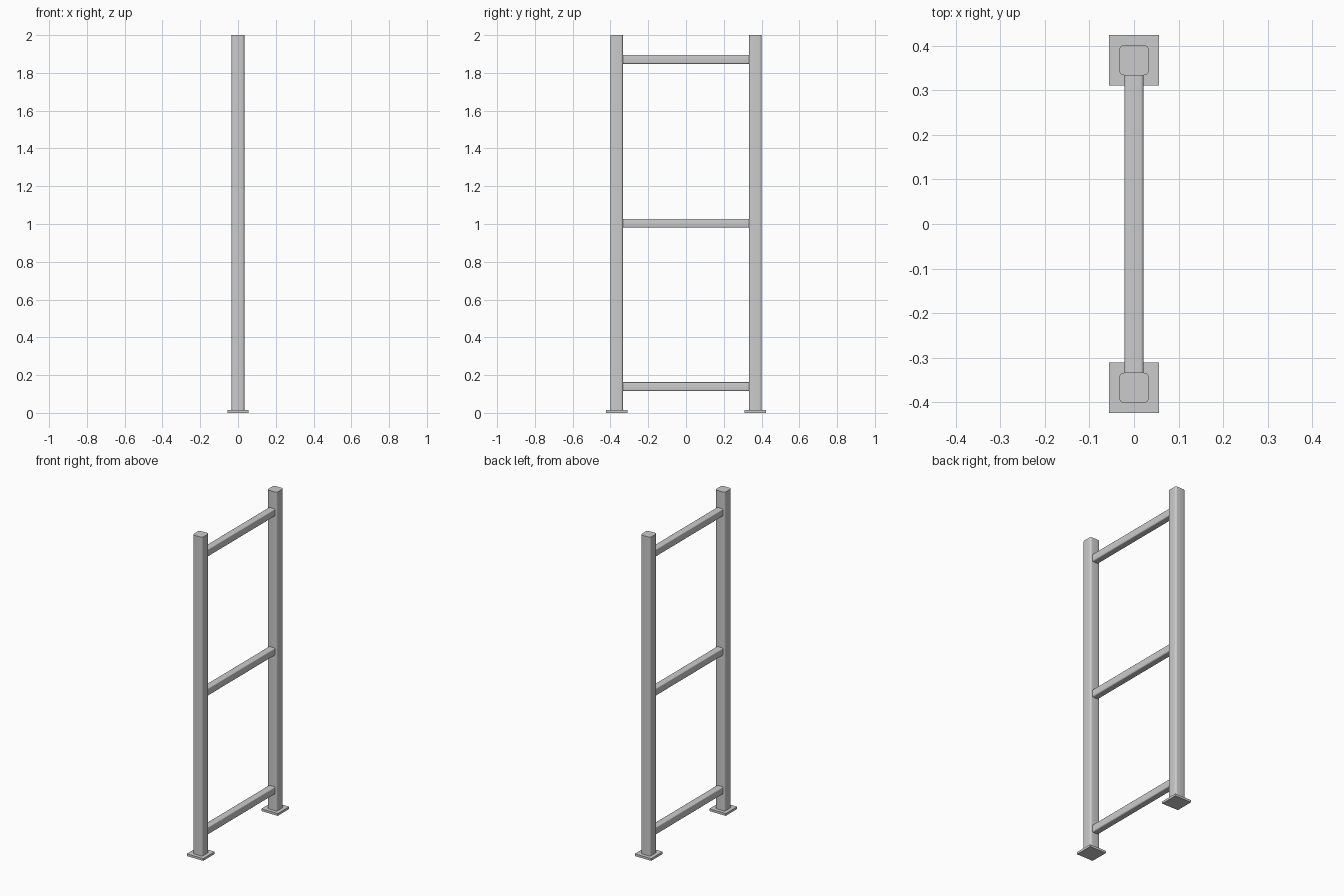
import bpy

if "Cube" in bpy.data.objects:
    bpy.data.objects.remove(bpy.data.objects["Cube"])

POST_Y = 0.367      # post centre line
POST_W = 0.067      # post width
PLATE_W = 0.113     # foot plate width
PLATE_T = 0.014     # foot plate thickness
RAIL_W = 0.043      # rail width
RAIL_H = 0.047      # rail height


def box(name, centre, size):
    bpy.ops.mesh.primitive_cube_add(size=1, location=centre)
    ob = bpy.context.object
    ob.name = name
    ob.scale = size
    bpy.ops.object.transform_apply(location=False, rotation=False, scale=True)
    return ob


def tube(name, centre, size, axis, radius):
    """Box whose four edges along one axis are rounded."""
    ob = box(name, centre, size)
    me = ob.data
    weight = me.attributes.new("bevel_weight_edge", 'FLOAT', 'EDGE')
    for e in me.edges:
        a, b = (me.vertices[i].co for i in e.vertices)
        weight.data[e.index].value = 1.0 if abs(a[axis] - b[axis]) > 1e-4 else 0.0
    mod = ob.modifiers.new("rounded_edges", 'BEVEL')
    mod.limit_method = 'WEIGHT'
    mod.width = radius
    mod.segments = 4
    bpy.ops.object.modifier_apply(modifier=mod.name)
    bpy.ops.object.shade_smooth_by_angle()
    return ob


# upright posts on square foot plates
for side, s in (("front", -1), ("back", 1)):
    tube(side + "_post", (0, s * POST_Y, (2 + PLATE_T) / 2),
         (POST_W, POST_W, 2 - PLATE_T), 2, 0.011)
    box(side + "_foot_plate", (0, s * POST_Y, PLATE_T / 2),
        (PLATE_W, PLATE_W, PLATE_T))

# cross rails between the posts
rail_len = 2 * POST_Y - POST_W
for name, z in (("bottom_rail", 0.139), ("middle_rail", 1.004), ("top_rail", 1.871)):
    tube(name, (0, 0, z), (RAIL_W, rail_len, RAIL_H), 1, 0.007)
